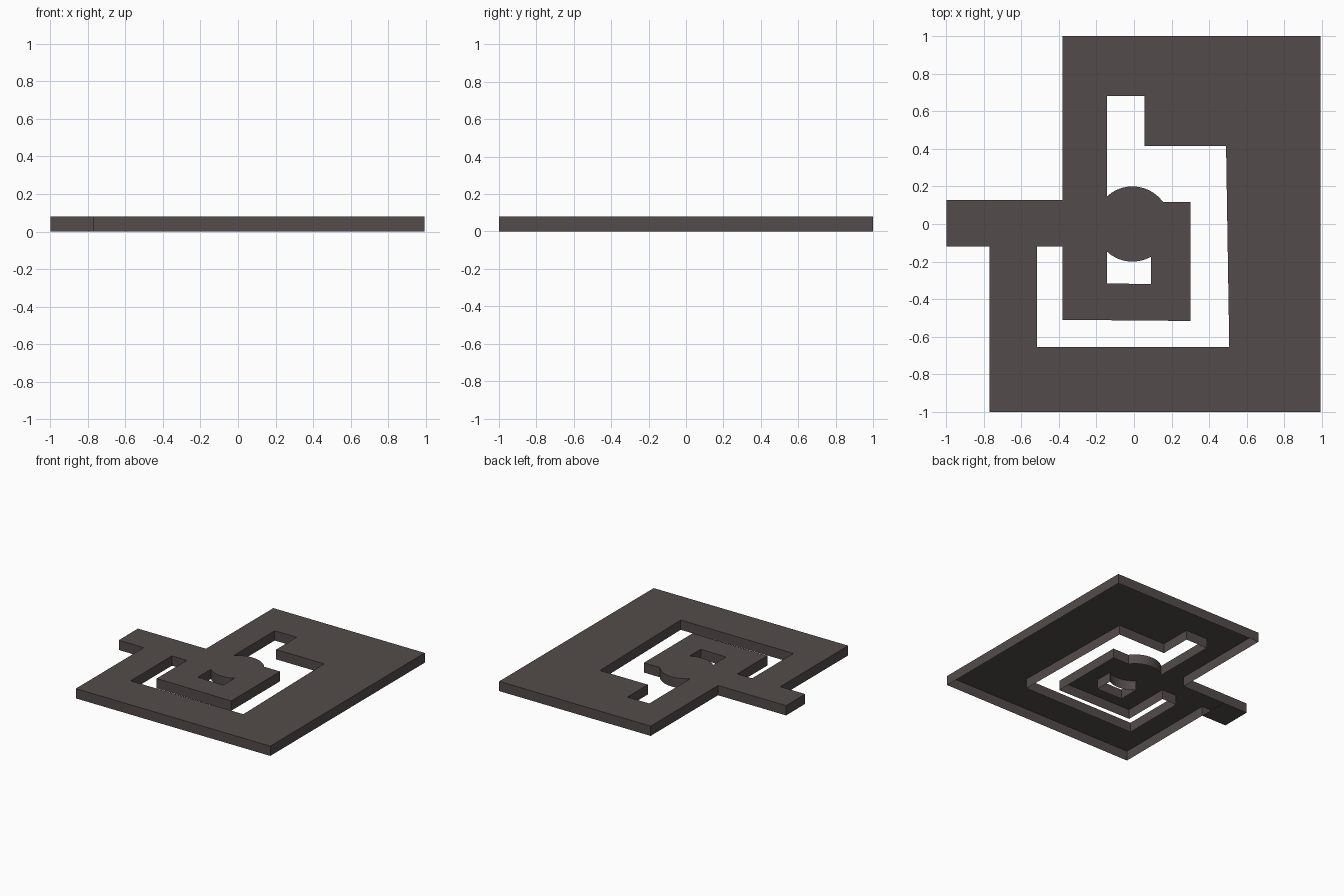
import bpy, bmesh, math

if "Cube" in bpy.data.objects:
    bpy.data.objects.remove(bpy.data.objects["Cube"])

H = 0.08            # plate thickness
R, CX = 0.2, -0.008  # central disc


def disc_arc(x0, x1, sign, n=14):
    """Points on the disc rim from x0 to x1, upper (+1) or lower (-1) half."""
    a0 = math.acos((x0 - CX) / R)
    a1 = math.acos((x1 - CX) / R)
    angles = [a0 + (a1 - a0) * i / n for i in range(n + 1)]
    return [(CX + R * math.cos(a), sign * R * math.sin(a)) for a in angles]


def oriented(points, ccw):
    area = sum(p[0] * q[1] - q[0] * p[1]
               for p, q in zip(points, points[1:] + points[:1]))
    return points if (area > 0) == ccw else points[::-1]


# Outer outline with the tab on the left
outline = [(-0.38, 1), (0.993, 1), (0.993, -1), (-0.77, -1),
           (-0.77, -0.12), (-0.997, -0.12), (-0.997, 0.128), (-0.38, 0.128)]

# Channel winding around the centre block
channel = [(-0.515, -0.12), (-0.38, -0.12), (-0.38, -0.51), (0.30, -0.516),
           (0.30, 0.117)]
channel += disc_arc(CX + math.sqrt(R * R - 0.117 ** 2), -0.143, 1)
channel += [(-0.143, 0.68), (0.055, 0.68), (0.055, 0.415), (0.49, 0.415),
            (0.507, -0.655), (-0.515, -0.655)]

# Small window under the disc
window = disc_arc(-0.143, 0.09, -1) + [(0.09, -0.32), (-0.143, -0.316)]

bm = bmesh.new()
rim_edges = []
for points, ccw in ((outline, True), (channel, False), (window, False)):
    points = oriented(points, ccw)
    top = [bm.verts.new((x, y, H)) for x, y in points]
    low = [bm.verts.new((x, y, 0)) for x, y in points]
    n = len(points)
    for i in range(n):
        j = (i + 1) % n
        bm.faces.new((low[i], low[j], top[j], top[i]))
        rim_edges.append(bm.edges.get((top[i], top[j])))

# Top skin; the underside stays open
fill = bmesh.ops.triangle_fill(bm, edges=rim_edges, use_beauty=True,
                               normal=(0, 0, 1))
for f in fill["geom"]:
    if isinstance(f, bmesh.types.BMFace):
        f.normal_update()
        if f.normal.z < 0:
            f.normal_flip()

# Closed underside of the projecting tab
bm.faces.new([bm.verts.new((x, y, 0)) for x, y in
              ((-0.997, -0.12), (-0.997, 0.128), (-0.77, 0.128), (-0.77, -0.12))])
bmesh.ops.remove_doubles(bm, verts=bm.verts, dist=1e-5)

mesh = bpy.data.meshes.new("maze_plate")
bm.to_mesh(mesh)
bm.free()
plate = bpy.data.objects.new("maze_plate", mesh)
bpy.context.collection.objects.link(plate)

mat = bpy.data.materials.new("dark warm grey")
mat.diffuse_color = (0.087, 0.071, 0.069, 1)
mat.use_nodes = True
mat.node_tree.nodes["Principled BSDF"].inputs["Base Color"].default_value = mat.diffuse_color
mesh.materials.append(mat)
